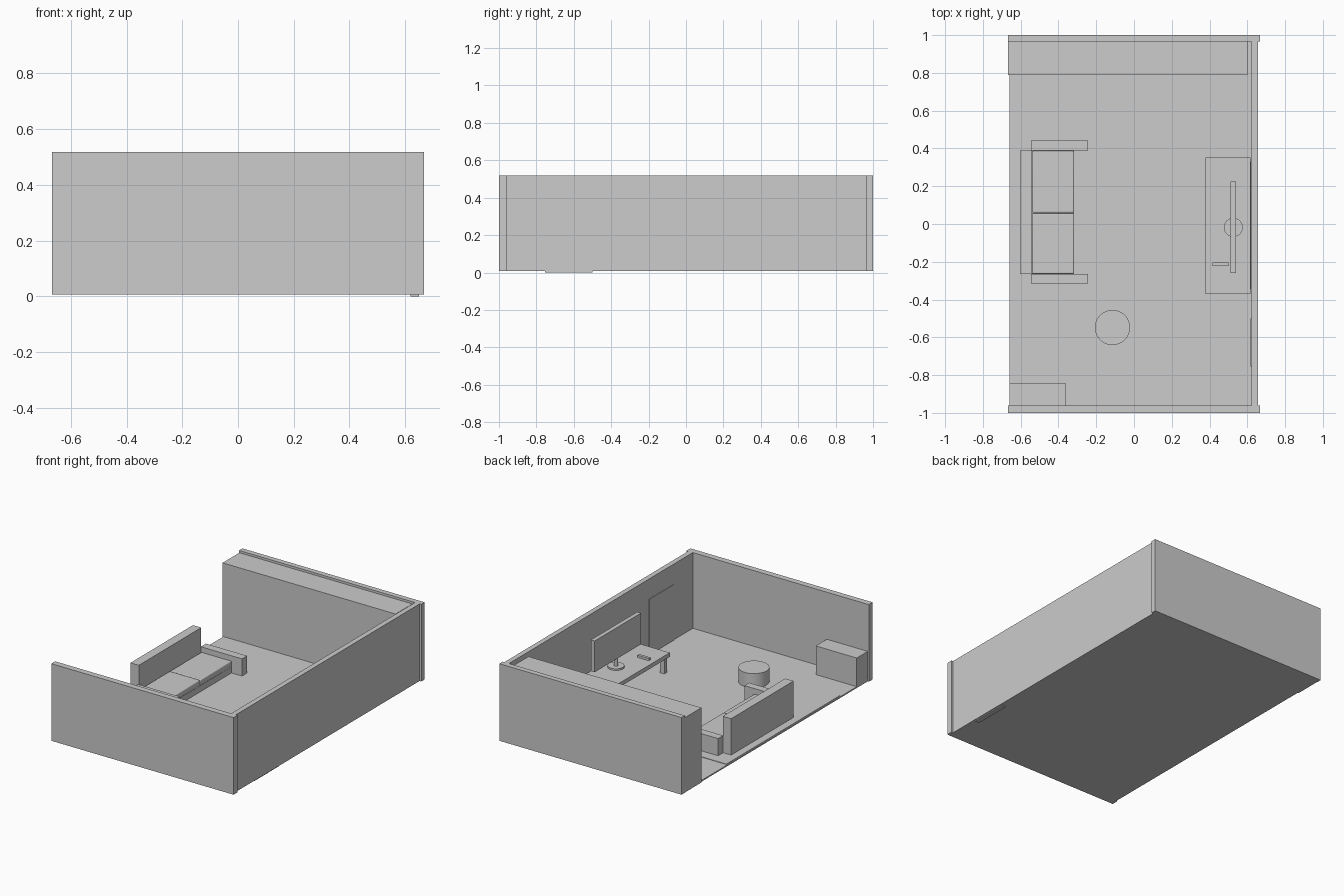
import bpy
import math

if "Cube" in bpy.data.objects:
    bpy.data.objects.remove(bpy.data.objects["Cube"], do_unlink=True)

grey = bpy.data.materials.new("plain_grey")
grey.use_nodes = True
GREY = (0.604, 0.604, 0.604, 1)
grey.diffuse_color = GREY
grey.node_tree.nodes["Principled BSDF"].inputs["Base Color"].default_value = GREY


def box(name, x, y, z, bevel=0):
    """Box from (min, max) ranges on each axis."""
    bpy.ops.mesh.primitive_cube_add(size=1)
    ob = bpy.context.object
    ob.name = name
    ob.location = [(a + b) / 2 for a, b in (x, y, z)]
    ob.scale = [b - a for a, b in (x, y, z)]
    bpy.ops.object.transform_apply(location=False, rotation=False, scale=True)
    ob.data.materials.append(grey)
    if bevel:
        mod = ob.modifiers.new("soft_edges", "BEVEL")
        mod.width = bevel
        mod.segments = 3
        bpy.ops.object.shade_smooth_by_angle()
    return ob


def disc(name, x, y, z, radius, sides=48):
    """Upright cylinder between two heights."""
    bpy.ops.mesh.primitive_cylinder_add(vertices=sides, radius=radius, depth=z[1] - z[0],
                                        location=(x, y, sum(z) / 2))
    ob = bpy.context.object
    ob.name = name
    ob.data.materials.append(grey)
    bpy.ops.object.shade_smooth_by_angle()
    return ob


BASE, FLOOR, TOP = 0.007, 0.016, 0.518

# Room shell, open on one long side
box("floor", (-0.66, 0.655), (-0.97, 0.97), (BASE, FLOOR))
box("front_wall", (-0.668, 0.668), (-1, -0.96), (BASE, TOP))
box("back_wall", (-0.668, 0.668), (0.965, 1), (BASE, TOP))
box("side_wall", (0.622, 0.656), (-0.96, 0.965), (BASE, TOP))
box("door", (0.618, 0.65), (-0.755, -0.5), (0, 0.385))
box("rug", (-0.653, 0.22), (-0.68, 0.51), (FLOOR, FLOOR + 0.003))

# Storage
box("wardrobe", (-0.666, 0.602), (0.79, 0.965), (BASE, 0.503))
box("low_cabinet", (-0.66, -0.36), (-0.96, -0.845), (FLOOR, 0.206))

# Sofa
box("sofa_back", (-0.603, -0.542), (-0.265, 0.389), (FLOOR, 0.26))
box("sofa_base", (-0.542, -0.32), (-0.265, 0.389), (FLOOR, 0.06))
for i, y in enumerate([(-0.315, -0.265), (0.389, 0.442)]):
    box(f"sofa_arm_{i + 1}", (-0.545, -0.243), y, (FLOOR, 0.133))
for i, y in enumerate([(-0.264, 0.057), (0.06, 0.388)]):
    box(f"seat_cushion_{i + 1}", (-0.54, -0.317), y, (0.06, 0.1), 0.006)

# Round stool
disc("round_stool", -0.114, -0.548, (FLOOR, 0.113), 0.093)

# Desk
box("desk_top", (0.378, 0.617), (-0.37, 0.352), (0.118, 0.145))
box("desk_back_panel", (0.607, 0.62), (-0.345, 0.33), (0.05, 0.118))
for x in (0.39, 0.577):
    for y in (-0.36, 0.312):
        box("desk_leg", (x, x + 0.03), (y, y + 0.03), (FLOOR, 0.118))

# Screen on its stand, and a small handset
box("screen", (0.512, 0.54), (-0.26, 0.225), (0.207, 0.414))
disc("screen_foot", 0.526, -0.018, (0.145, 0.156), 0.05)
disc("screen_neck", 0.526, -0.018, (0.156, 0.21), 0.013, 24)
box("handset", (0.415, 0.5), (-0.222, -0.204), (0.145, 0.16))
